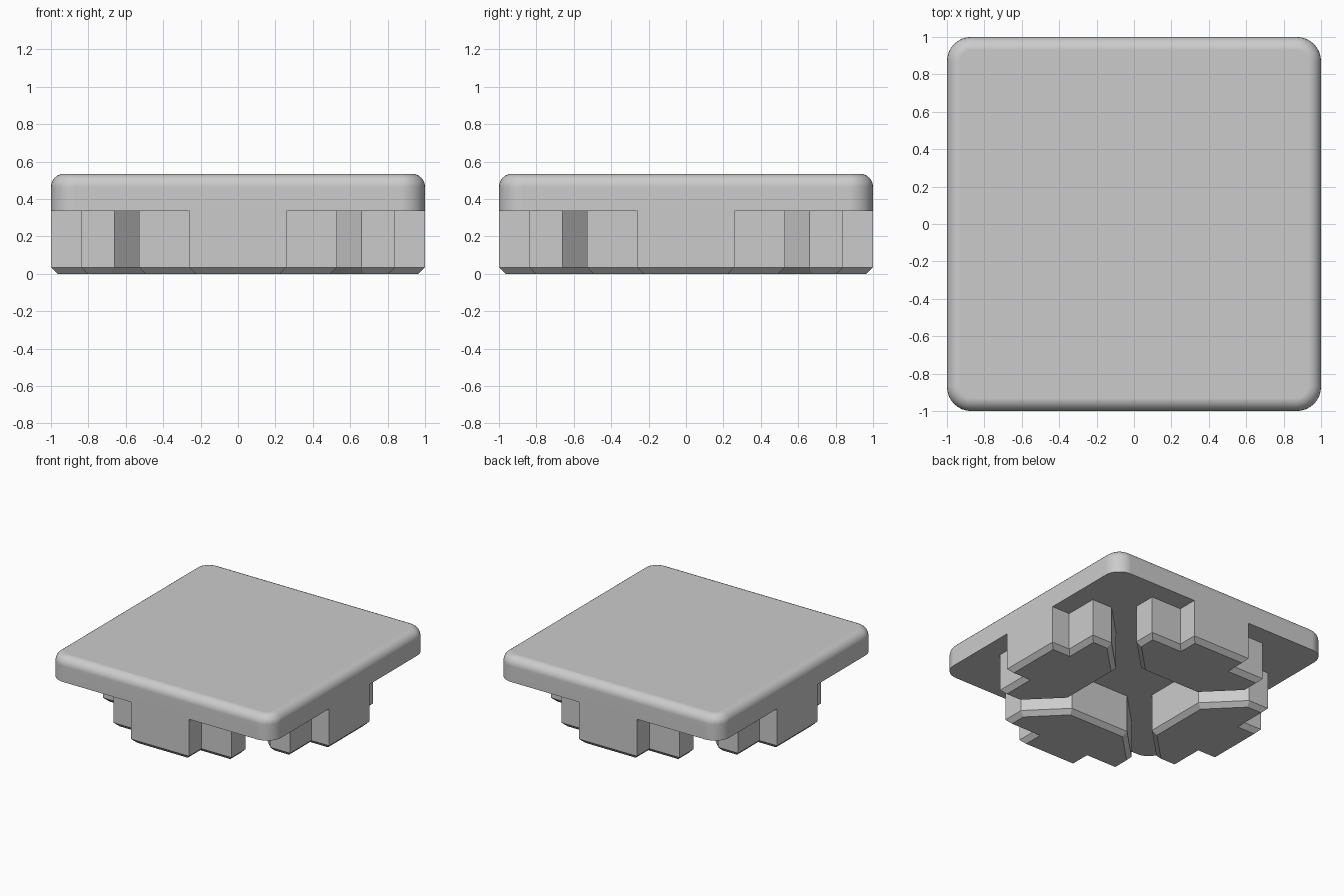
import bpy, bmesh, math
from mathutils import Matrix

old = bpy.data.objects.get("Cube")
if old:
    bpy.data.objects.remove(old, do_unlink=True)

GREY = (0.6, 0.6, 0.6, 1.0)
PLATE_BOTTOM, PLATE_TOP = 0.335, 0.535
CHAMFER = 0.035

grey = bpy.data.materials.new("plain_grey")
grey.use_nodes = True
grey.diffuse_color = GREY
grey.node_tree.nodes["Principled BSDF"].inputs["Base Color"].default_value = GREY


def make_object(name, bm):
    mesh = bpy.data.meshes.new(name)
    bm.to_mesh(mesh)
    bm.free()
    mesh.materials.append(grey)
    obj = bpy.data.objects.new(name, mesh)
    bpy.context.collection.objects.link(obj)
    return obj


# Square top plate: rounded corners, then a rounded upper rim
bm = bmesh.new()
bmesh.ops.create_cube(bm, size=1)
height = PLATE_TOP - PLATE_BOTTOM
for v in bm.verts:
    v.co = (v.co.x * 2, v.co.y * 2, PLATE_BOTTOM + (v.co.z + 0.5) * height)
uprights = [e for e in bm.edges if abs(e.verts[0].co.z - e.verts[1].co.z) > 0.1]
bmesh.ops.bevel(bm, geom=uprights, offset=0.13, segments=8, profile=0.5, affect='EDGES')
rim = [e for e in bm.edges if all(v.co.z > PLATE_TOP - 0.001 for v in e.verts)]
bmesh.ops.bevel(bm, geom=rim, offset=0.07, segments=6, profile=0.5, affect='EDGES')
plate = make_object("top_plate", bm)
bpy.ops.object.select_all(action='DESELECT')
plate.select_set(True)
bpy.context.view_layer.objects.active = plate
bpy.ops.object.shade_smooth_by_angle(angle=math.radians(35))
weighted = plate.modifiers.new("flat_top_normals", 'WEIGHTED_NORMAL')
weighted.keep_sharp = True

# Half outline of one foot, from the outer edge to the inner end
half = [(0.26, -1.0), (0.26, -0.84), (0.53, -0.84), (0.53, -0.66), (0.265, -0.395)]
outline = half + [(-x, y) for x, y in reversed(half)]


def make_foot(name, angle):
    bm = bmesh.new()
    upper = [bm.verts.new((x, y, PLATE_BOTTOM)) for x, y in outline]
    lower = [bm.verts.new((x, y, CHAMFER)) for x, y in outline]
    for i in range(len(outline)):
        j = (i + 1) % len(outline)
        bm.faces.new((lower[i], lower[j], upper[j], upper[i]))
    base = bm.faces.new(lower[::-1])
    bm.normal_update()
    # Chamfered lower edge
    bmesh.ops.inset_region(bm, faces=[base], thickness=CHAMFER, use_even_offset=True)
    for v in base.verts:
        v.co.z = 0
    bm.transform(Matrix.Rotation(angle, 4, 'Z'))
    bm.normal_update()
    return make_object(name, bm)


# One foot on each side, with diagonal channels between them
for i, side in enumerate(("front", "left", "back", "right")):
    make_foot(side + "_foot", i * math.pi / 2)
